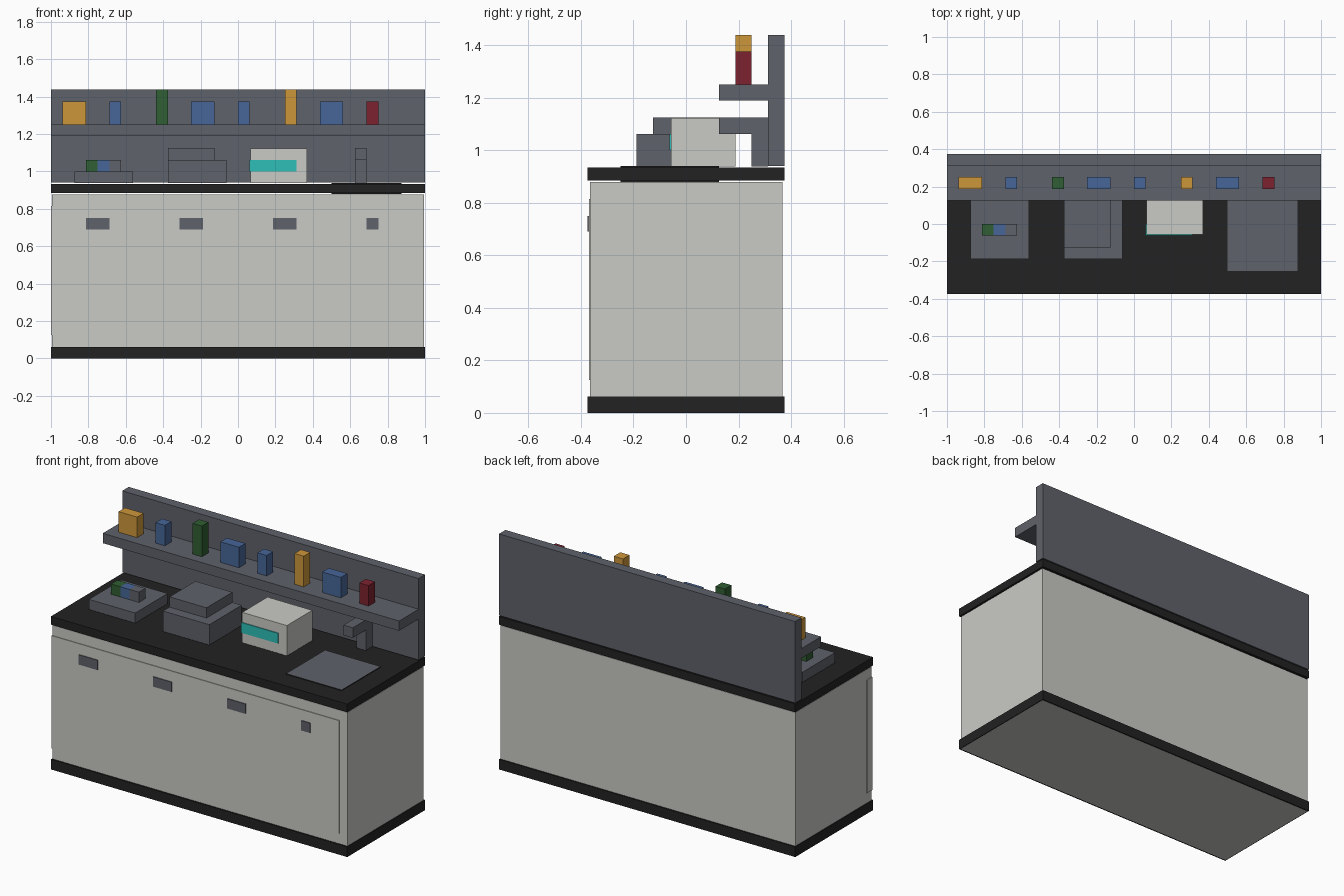
import bpy, bmesh

if "Cube" in bpy.data.objects:
    bpy.data.objects.remove(bpy.data.objects["Cube"])


def linear(c):
    c /= 255
    return c / 12.92 if c <= 0.04045 else ((c + 0.055) / 1.055) ** 2.4


def material(name, r, g, b):
    m = bpy.data.materials.new(name)
    m.diffuse_color = (linear(r), linear(g), linear(b), 1)
    m.use_nodes = True
    m.node_tree.nodes["Principled BSDF"].inputs["Base Color"].default_value = m.diffuse_color
    return m


WHITE = material("off_white", 202, 203, 197)
BLACK = material("near_black", 34, 34, 34)
SLATE = material("slate_grey", 95, 98, 106)
ORANGE = material("orange", 206, 151, 58)
BLUE = material("blue", 71, 102, 152)
GREEN = material("green", 48, 94, 51)
RED = material("red", 124, 34, 47)
TEAL = material("teal", 46, 190, 182)


def box(name, mat, x, y, z, top=None):
    """Box from (min, max) ranges; an optional second material colours its top."""
    bm = bmesh.new()
    bmesh.ops.create_cube(bm, size=1)
    for v in bm.verts:
        v.co = [r[0] if c < 0 else r[1] for c, r in zip(v.co, (x, y, z))]
    bm.normal_update()
    mesh = bpy.data.meshes.new(name)
    mesh.materials.append(mat)
    if top:
        mesh.materials.append(top)
        for f in bm.faces:
            f.material_index = int(f.normal.z > 0.5)
    bm.to_mesh(mesh)
    bm.free()
    ob = bpy.data.objects.new(name, mesh)
    bpy.context.collection.objects.link(ob)
    return ob


# Cabinet: plinth, body, front panel and worktop
box("plinth", BLACK, (-1, 1), (-0.375, 0.375), (0.0005, 0.0625))
box("cabinet_body", WHITE, (-0.995, 0.995), (-0.366, 0.367), (0, 0.878))
box("front_panel", WHITE, (-1, 0.94), (-0.37, -0.32), (0.126, 0.815))
box("worktop", BLACK, (-1, 1), (-0.375, 0.375), (0.884, 0.934))

# Drawer handles
for i, (x0, x1) in enumerate([(-0.8125, -0.6875), (-0.3125, -0.1875),
                              (0.1875, 0.3125), (0.6875, 0.75)]):
    box(f"handle_{i + 1}", SLATE, (x0, x1), (-0.375, -0.365), (0.69, 0.75))

# Back wall and shelf
box("back_wall", SLATE, (-1, 1), (0.3125, 0.375), (0.94, 1.4375))
box("shelf", SLATE, (-1, 1), (0.125, 0.3125), (1.19, 1.25))

# Containers on the shelf: colour, left edge, width, top
for i, (mat, x, w, top) in enumerate([
        (ORANGE, -0.9375, 0.125, 1.375), (BLUE, -0.6875, 0.0625, 1.375),
        (GREEN, -0.4375, 0.0625, 1.4375), (BLUE, -0.25, 0.125, 1.375),
        (BLUE, 0, 0.0625, 1.375), (ORANGE, 0.25, 0.0625, 1.4375),
        (BLUE, 0.4375, 0.125, 1.375), (RED, 0.6875, 0.0625, 1.375)]):
    box(f"container_{i + 1}", mat, (x, x + w), (0.1875, 0.25), (1.25, top))

# Tray with a row of three small blocks
box("tray", SLATE, (-0.875, -0.5625), (-0.1875, 0.125), (0.938, 1.0))
for i, (name, mat) in enumerate([("green", GREEN), ("blue", BLUE), ("grey", SLATE)]):
    x = -0.8125 + i * 0.0625
    box(f"tray_block_{name}", mat, (x, x + 0.0625), (-0.0625, 0), (1.0, 1.0625))

# Stepped appliance
box("appliance_base", SLATE, (-0.375, -0.0625), (-0.1875, 0.125), (0.938, 1.0625))
box("appliance_top", SLATE, (-0.375, -0.125), (-0.125, 0.125), (1.0625, 1.125))

# White device with a teal display
box("device", WHITE, (0.068, 0.37), (-0.057, 0.1875), (0.938, 1.123))
box("device_display", TEAL, (0.0625, 0.3125), (-0.0625, 0), (1.0, 1.0625))

# Sink and tap
box("sink", BLACK, (0.5, 0.875), (-0.25, 0.125), (0.879, 0.939), top=SLATE)
box("tap_post", SLATE, (0.625, 0.6875), (0.25, 0.3125), (0.938, 1.0625))
box("tap_spout", SLATE, (0.625, 0.6875), (0.125, 0.3125), (1.0625, 1.125))
